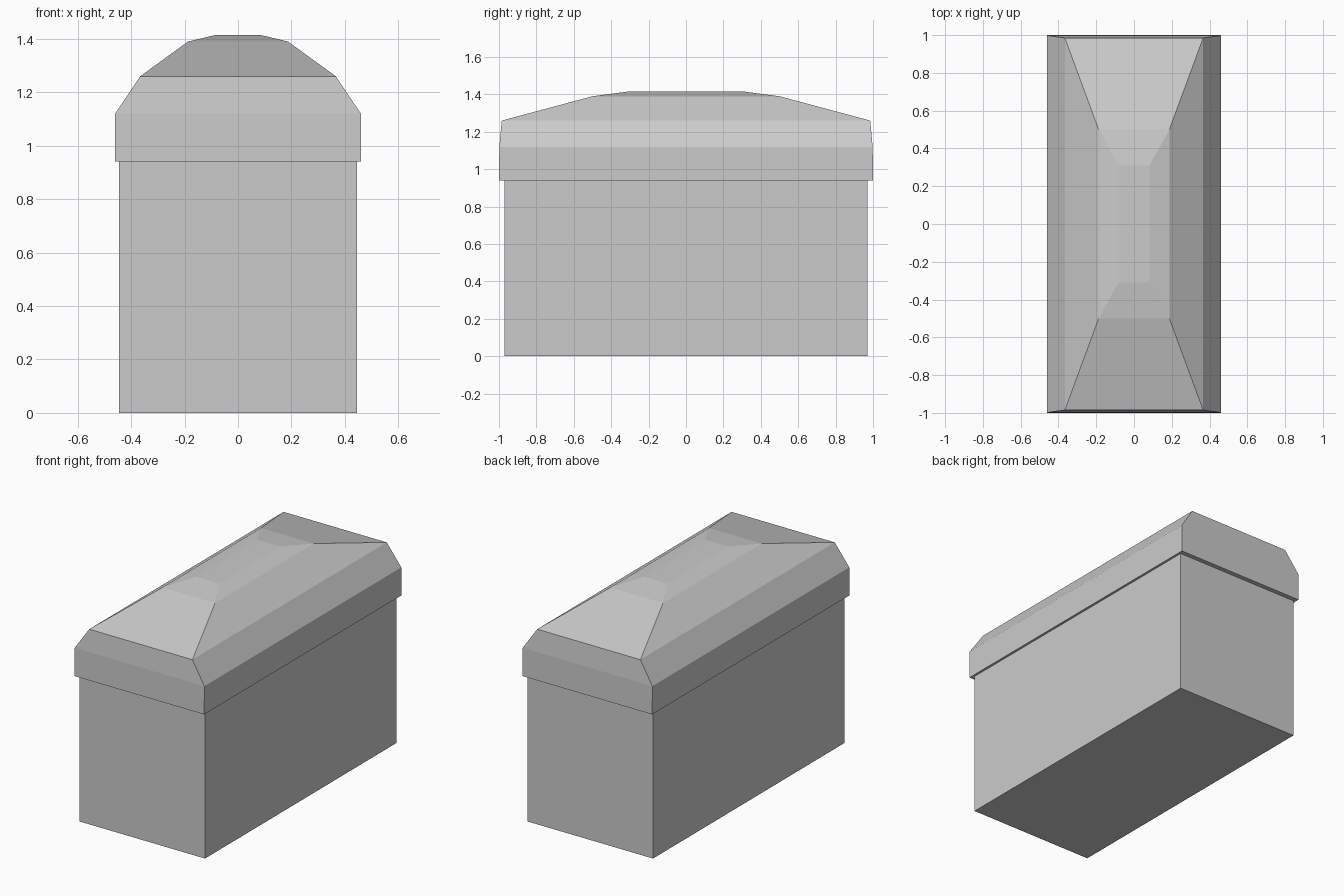
import bpy
import bmesh

if "Cube" in bpy.data.objects:
    bpy.data.objects.remove(bpy.data.objects["Cube"])


def loft(name, rings, cap_bottom=False, cap_top=False):
    """Skin a stack of centred rectangles given as (half x, half y, z)."""
    bm = bmesh.new()
    loops = [[bm.verts.new((sx * x, sy * y, z))
              for sx, sy in ((-1, -1), (1, -1), (1, 1), (-1, 1))]
             for x, y, z in rings]
    for low, high in zip(loops, loops[1:]):
        for i in range(4):
            j = (i + 1) % 4
            bm.faces.new((low[i], low[j], high[j], high[i]))
    if cap_bottom:
        bm.faces.new(loops[0][::-1])
    if cap_top:
        bm.faces.new(loops[-1])
    mesh = bpy.data.meshes.new(name)
    bm.to_mesh(mesh)
    bm.free()
    obj = bpy.data.objects.new(name, mesh)
    bpy.context.collection.objects.link(obj)
    return obj


# Plain rectangular body, closed underneath and covered by the lid
loft("chest_body", [(0.445, 0.97, 0), (0.445, 0.97, 0.94)], cap_bottom=True)

# Overhanging lid: ledge, upright rim, then faceted dome
loft("chest_lid", [
    (0.445, 0.97, 0.94),
    (0.46, 1.0, 0.94),
    (0.46, 0.998, 1.12),
    (0.366, 0.985, 1.26),
    (0.187, 0.5, 1.39),
    (0.082, 0.31, 1.415),
], cap_top=True)
